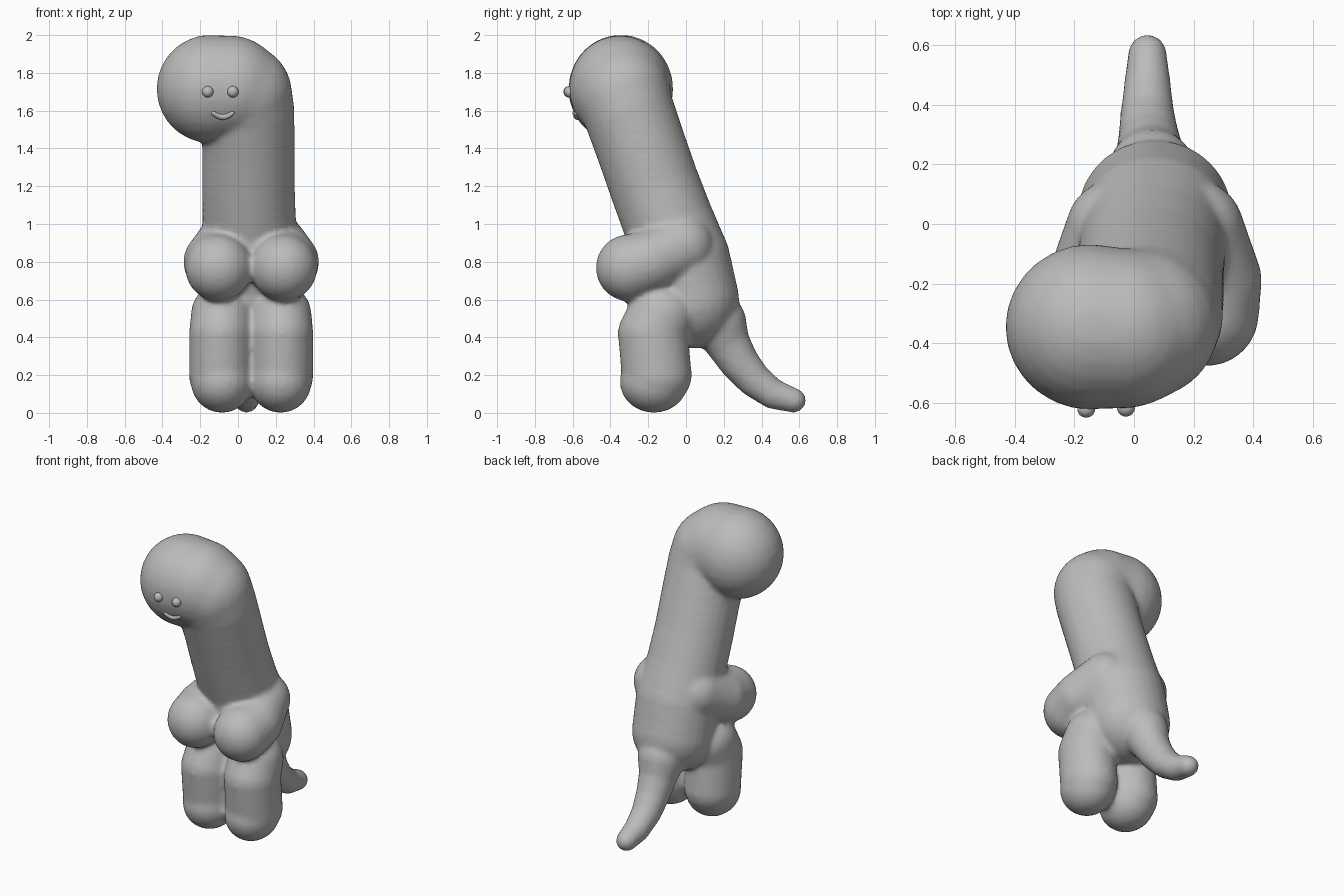
import bpy, bmesh, math
from mathutils import Vector

if "Cube" in bpy.data.objects:
    bpy.data.objects.remove(bpy.data.objects["Cube"])

MID = 0.07  # x of the body's own mirror plane

grey = bpy.data.materials.new("plain_grey")
grey.diffuse_color = (0.5, 0.5, 0.5, 1)
grey.use_nodes = True
grey.node_tree.nodes["Principled BSDF"].inputs["Base Color"].default_value = grey.diffuse_color

# one unit ball, reused for every stamp
ball = bmesh.new()
bmesh.ops.create_uvsphere(ball, u_segments=28, v_segments=14, radius=1)
ball.verts.ensure_lookup_table()
BALL_V = [v.co.copy() for v in ball.verts]
BALL_F = [[v.index for v in f.verts] for f in ball.faces]
ball.free()


def blob_chain(points, scale=(1, 1, 1)):
    """Balls along a path of (x, y, z, radius)."""
    pts = [Vector(p) for p in points]
    out = [pts[0]]
    for a, b in zip(pts, pts[1:]):
        n = max(1, math.ceil((b.xyz - a.xyz).length / (0.25 * min(a.w, b.w))))
        out += [a.lerp(b, i / n) for i in range(1, n + 1)]
    return [(p, Vector(scale)) for p in out]


def make_object(name, stamps):
    verts, faces = [], []
    for p, s in stamps:
        base = len(verts)
        verts += [p.xyz + v * s * p.w for v in BALL_V]
        faces += [[base + i for i in f] for f in BALL_F]
    me = bpy.data.meshes.new(name)
    me.from_pydata(verts, [], faces)
    ob = bpy.data.objects.new(name, me)
    bpy.context.collection.objects.link(ob)
    me.materials.append(grey)
    me.shade_smooth()
    return ob


def fuse(ob, voxel, rounds):
    """Melt overlapping balls into one smooth skin."""
    bpy.ops.object.select_all(action='DESELECT')
    ob.select_set(True)
    bpy.context.view_layer.objects.active = ob
    rm = ob.modifiers.new("fuse", 'REMESH')
    rm.mode = 'VOXEL'
    rm.voxel_size = voxel
    sm = ob.modifiers.new("soften", 'SMOOTH')
    sm.factor = 0.5
    sm.iterations = rounds
    bpy.ops.object.convert(target='MESH')
    bpy.ops.object.shade_smooth()


# leaning trunk, neck and sideways head
stamps = blob_chain([(MID, 0.03, 0.60, 0.26), (MID, -0.02, 0.80, 0.265),
                     (0.06, -0.09, 1.0, 0.25), (0.055, -0.165, 1.2, 0.247),
                     (0.055, -0.235, 1.4, 0.247), (0.05, -0.305, 1.6, 0.25),
                     (0.025, -0.335, 1.69, 0.262), (-0.04, -0.35, 1.72, 0.278),
                     (-0.145, -0.345, 1.715, 0.287)], (1, 0.97, 1))

for s in (-1, 1):
    # folded arms
    stamps += blob_chain([(MID + s * 0.13, -0.02, 0.88, 0.17),
                          (MID + s * 0.195, -0.19, 0.80, 0.165),
                          (MID + s * 0.172, -0.30, 0.768, 0.178)])
    # stubby legs
    stamps += blob_chain([(MID + s * 0.155, -0.13, 0.52, 0.165),
                          (MID + s * 0.16, -0.175, 0.42, 0.17),
                          (MID + s * 0.16, -0.155, 0.20, 0.17),
                          (MID + s * 0.155, -0.17, 0.165, 0.165)], (1, 1.1, 1))

# tail curling back to the ground
stamps += blob_chain([(0.06, 0.17, 0.48, 0.15), (0.055, 0.215, 0.38, 0.12),
                      (0.05, 0.28, 0.27, 0.105), (0.045, 0.36, 0.175, 0.092),
                      (0.045, 0.46, 0.10, 0.08), (0.045, 0.57, 0.066, 0.066)])
body = make_object("body", stamps)
fuse(body, 0.015, 9)


def face_point(x, z):
    """Point on the front of the head."""
    hit, loc, _, _ = body.ray_cast(Vector((x, -3, z)), Vector((0, 1, 0)))
    return loc if hit else Vector((x, -0.6, z))


# eyes
for name, x in (("eye_right", -0.16), ("eye_left", -0.027)):
    p = face_point(x, 1.70)
    make_object(name, blob_chain([(x, p.y, p.z, 0.03)]))

# smiling mouth
path = []
for i in range(13):
    t = i / 6 - 1
    p = face_point(-0.08 + 0.05 * t, 1.567 + 0.02 * t * t)
    path.append((p.x, p.y, p.z, 0.016 - 0.004 * t * t))
mouth = make_object("mouth", blob_chain(path))
fuse(mouth, 0.004, 3)
